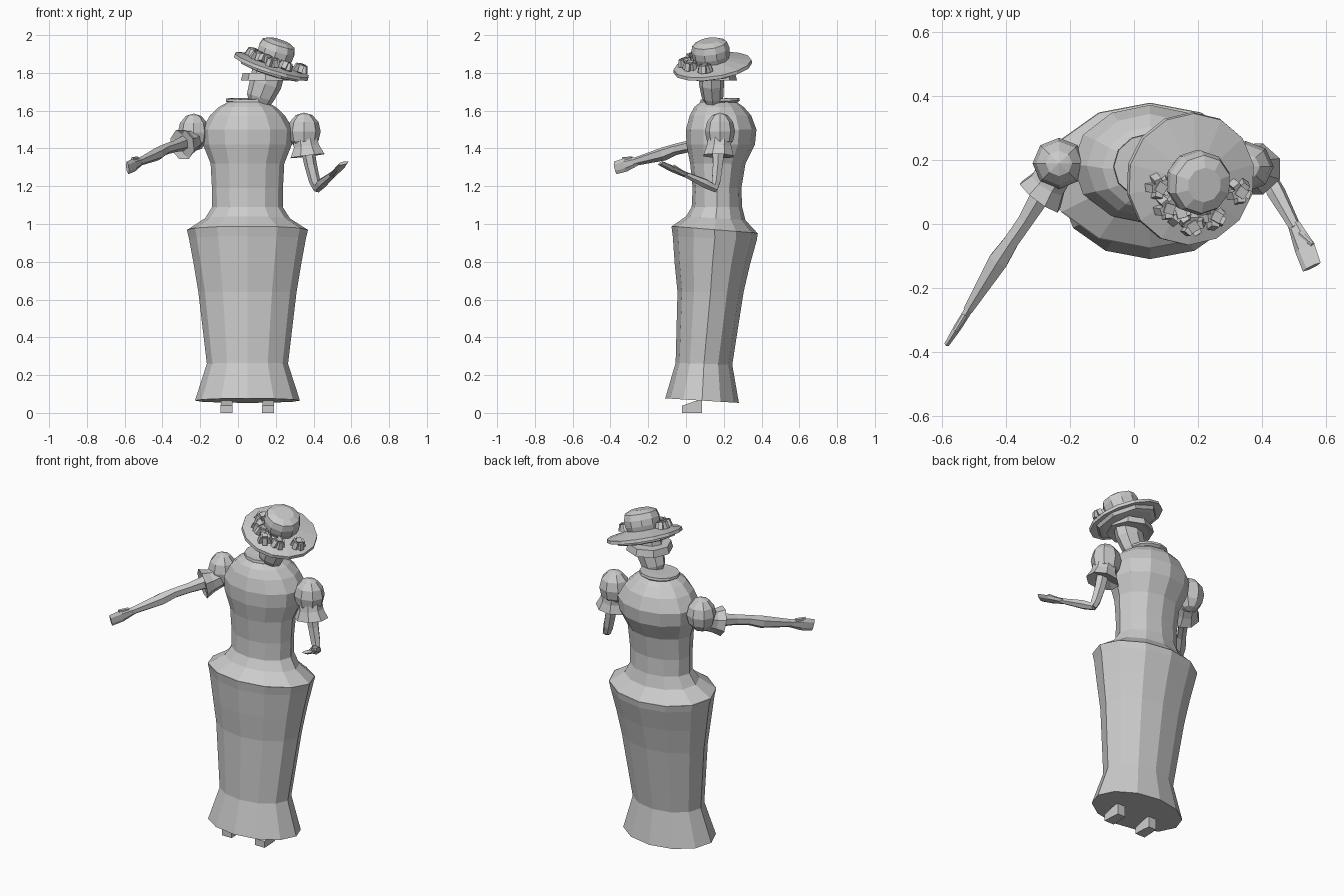
import bpy, bmesh, math, random
from mathutils import Vector, Matrix

random.seed(3)

def finish(name, bm):
    bmesh.ops.recalc_face_normals(bm, faces=bm.faces)
    me = bpy.data.meshes.new(name)
    bm.to_mesh(me)
    bm.free()
    ob = bpy.data.objects.new(name, me)
    bpy.context.collection.objects.link(ob)
    return ob

def loft(name, rings, n, phase=0.0):
    """Skin a stack of elliptical rings given as (centre, axis_a, axis_b)."""
    bm = bmesh.new()
    loops = []
    for c, a, b in rings:
        c, a, b = Vector(c), Vector(a), Vector(b)
        angs = [phase + 2 * math.pi * i / n for i in range(n)]
        loops.append([bm.verts.new(c + a * math.cos(t) + b * math.sin(t)) for t in angs])
    for lo, hi in zip(loops, loops[1:]):
        for i in range(n):
            j = (i + 1) % n
            bm.faces.new((lo[i], lo[j], hi[j], hi[i]))
    bm.faces.new(loops[0])
    bm.faces.new(loops[-1])
    return finish(name, bm)

def stack(name, rows, n, x=None, phase=0.0):
    """Upright body: rows of (z, rx, y_front, y_back, rise towards back)."""
    loft(name, [((0.05 if x is None else x, (f + k) / 2, z), (rx, 0, 0), (0, (k - f) / 2, dz))
                for z, rx, f, k, dz in rows], n, phase)

def limb(name, pts, side, n=6):
    """Tube along points (position, radius across side, radius along side)."""
    rings = []
    for i, (p, ra, rb) in enumerate(pts):
        d = Vector(pts[min(i + 1, len(pts) - 1)][0]) - Vector(pts[max(i - 1, 0)][0])
        b = Vector(side)
        b = (b - d * (b.dot(d) / d.length_squared)).normalized()
        rings.append((p, b.cross(d.normalized()) * ra, b * rb))
    return loft(name, rings, n, math.pi / n)

def puff(name, loc, r):
    bm = bmesh.new()
    bmesh.ops.create_uvsphere(bm, u_segments=8, v_segments=6, radius=1)
    bm.transform(Matrix.Translation(loc) @ Matrix.Diagonal((*r, 1)))
    finish(name, bm)

# Gown
stack("skirt", [
    (0.065, 0.278, -0.11, 0.28, -0.012),
    (0.26, 0.215, -0.055, 0.245, -0.005),
    (0.64, 0.26, -0.045, 0.305, 0),
    (0.79, 0.285, -0.06, 0.34, 0),
    (0.925, 0.31, -0.07, 0.375, -0.01),
    (0.97, 0.321, -0.077, 0.38, -0.018)], 12)
stack("bodice", [
    (0.97, 0.318, -0.075, 0.378, -0.018),
    (1.03, 0.225, 0.00, 0.315, -0.01),
    (1.09, 0.187, 0.03, 0.297, 0),
    (1.19, 0.188, 0.035, 0.293, 0),
    (1.32, 0.195, 0.022, 0.315, 0),
    (1.42, 0.235, 0.002, 0.365, 0),
    (1.50, 0.242, 0.0, 0.373, 0),
    (1.575, 0.198, 0.02, 0.345, 0),
    (1.62, 0.15, 0.045, 0.305, 0),
    (1.645, 0.105, 0.075, 0.27, 0)], 12)
stack("collar", [
    (1.642, 0.10, 0.09, 0.27, 0),
    (1.65, 0.115, 0.075, 0.285, 0.004),
    (1.664, 0.113, 0.078, 0.282, 0.004),
    (1.664, 0.07, 0.11, 0.24, 0.004)], 12)

# Shoes peeking from under the hem
for x, label in ((-0.06, "left"), (0.16, "right")):
    loft(label + "_shoe", [
        ((x, 0.085, 0.035), (0.036, 0, 0), (0, 0, 0.05)),
        ((x, 0.04, 0.03), (0.042, 0, 0), (0, 0, 0.042)),
        ((x, -0.02, 0.019), (0.045, 0, 0), (0, 0, 0.027))], 4, math.pi / 4)

# Head leaning to one side
loft("head", [(c, (a, 0, -0.3 * a), (0, b, 0)) for c, a, b in (
    ((0.108, 0.145, 1.63), 0.05, 0.04),
    ((0.118, 0.14, 1.67), 0.07, 0.057),
    ((0.145, 0.135, 1.74), 0.082, 0.066),
    ((0.17, 0.135, 1.84), 0.085, 0.066))], 8)
loft("hair", [((0.145, 0.14, z), (r, 0, 0), (0, r, 0)) for z, r in (
    (1.765, 0.10), (1.76, 0.13), (1.80, 0.12))], 8)

# Tilted hat, described in its own frame
up = Vector((0.32, -0.14, 1)).normalized()
hx = Vector((1, 0, -0.32)).normalized()
hy = up.cross(hx)
hat = Matrix((hx, hy, up)).transposed().to_4x4()
hat.translation = (0.18, 0.14, 1.843)

def hat_part(name, profile, n):
    loft(name, [(hat @ Vector((0, 0, z)), hx * r, hy * r) for r, z in profile], n, math.pi / n)

hat_part("hat_lining", [(0.15, -0.04), (0.17, -0.035), (0.18, -0.01)], 8)
hat_part("hat_brim", [(0.17, -0.015), (0.21, -0.018), (0.208, 0.0), (0.09, 0.025)], 14)
hat_part("hat_crown", [(0.088, 0.015), (0.10, 0.05), (0.102, 0.085), (0.092, 0.118), (0.055, 0.135)], 10)

# Flowers of small blocks around the front of the brim
for i, (x, y) in enumerate(((-0.115, -0.02), (-0.085, -0.085), (-0.045, -0.105),
                            (0.0, -0.14), (0.07, -0.115), (0.15, -0.035))):
    bm = bmesh.new()
    base = hat @ Matrix.Translation((x, y, 0.032)) @ Matrix.Rotation(random.uniform(-1, 1), 4, 'Z') \
        @ Matrix.Rotation(random.uniform(-0.3, 0.3), 4, 'X')
    bmesh.ops.create_cube(bm, size=0.032, matrix=base @ Matrix.Translation((0, 0, 0.01)))
    for k in range(5):
        m = base @ Matrix.Rotation(k * math.tau / 5, 4, 'Z') @ Matrix.Translation((0.024, 0, 0)) \
            @ Matrix.Rotation(-0.3, 4, 'Y') @ Matrix.Diagonal((0.024, 0.025, 0.04, 1))
        bmesh.ops.create_cube(bm, size=1, matrix=m)
    finish(f"flower_{i + 1}", bm)

# Puffed sleeves and flared cuffs
puff("left_sleeve", (-0.235, 0.19, 1.485), (0.083, 0.08, 0.1))
puff("right_sleeve", (0.35, 0.18, 1.49), (0.088, 0.08, 0.1))
limb("left_cuff", [((-0.245, 0.165, 1.445), 0.06, 0.06), ((-0.27, 0.125, 1.43), 0.062, 0.066),
                   ((-0.295, 0.085, 1.42), 0.08, 0.085), ((-0.285, 0.105, 1.425), 0.04, 0.04)], (0, 0, 1), 8)
limb("right_cuff", [((0.355, 0.178, 1.45), 0.065, 0.07), ((0.362, 0.175, 1.41), 0.07, 0.072),
                    ((0.368, 0.172, 1.36), 0.086, 0.097), ((0.365, 0.174, 1.385), 0.04, 0.04)], (1, 0, 0), 8)

# Outstretched arm, hand held on edge
limb("left_arm", [((-0.28, 0.11, 1.43), 0.038, 0.042), ((-0.34, 0.01, 1.41), 0.028, 0.031),
                  ((-0.385, -0.055, 1.395), 0.027, 0.03), ((-0.425, -0.115, 1.372), 0.035, 0.036),
                  ((-0.52, -0.27, 1.33), 0.017, 0.022)], (0, 0, 1))
limb("left_hand", [((-0.51, -0.255, 1.333), 0.015, 0.022), ((-0.55, -0.32, 1.313), 0.014, 0.036),
                   ((-0.585, -0.375, 1.297), 0.009, 0.034)], (0, 0, 1))
limb("left_thumb", [((-0.53, -0.285, 1.345), 0.01, 0.012), ((-0.56, -0.335, 1.345), 0.008, 0.01)], (0, 0, 1))

# Bent arm, palm upwards
limb("right_upper_arm", [((0.37, 0.172, 1.39), 0.036, 0.036), ((0.385, 0.168, 1.31), 0.03, 0.033),
                         ((0.405, 0.16, 1.23), 0.026, 0.03), ((0.42, 0.15, 1.185), 0.02, 0.022)], (1, 0, 0))
limb("right_forearm", [((0.418, 0.16, 1.185), 0.02, 0.022), ((0.445, 0.10, 1.215), 0.026, 0.03),
                       ((0.505, -0.01, 1.265), 0.015, 0.019)], (1, 0.4, -0.3))
limb("right_hand", [((0.50, 0.0, 1.26), 0.014, 0.02), ((0.535, -0.075, 1.293), 0.013, 0.034),
                    ((0.557, -0.135, 1.322), 0.009, 0.032)], (1, 0.4, 0.3))
limb("right_thumb", [((0.52, -0.03, 1.28), 0.01, 0.012), ((0.56, -0.065, 1.305), 0.008, 0.01)], (0, 0, 1))
